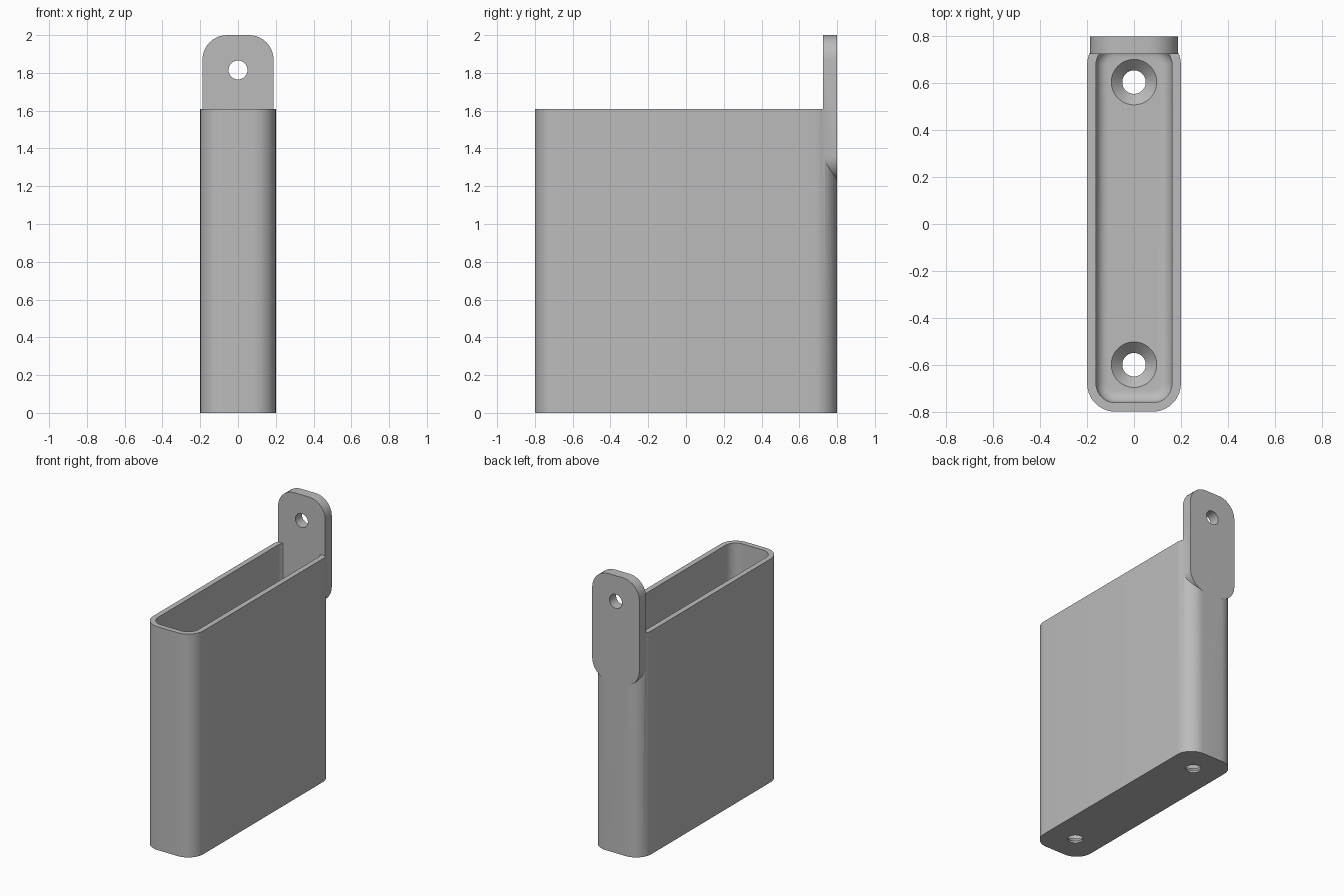
import bpy
import bmesh
from math import pi, sin, cos, radians
from mathutils import Vector

if "Cube" in bpy.data.objects:
    bpy.data.objects.remove(bpy.data.objects["Cube"])

HEIGHT = 1.61
FLOOR = 0.06

grey = bpy.data.materials.new("plain_grey")
grey.use_nodes = True
colour = (0.5, 0.5, 0.5, 1)
grey.diffuse_color = colour
grey.node_tree.nodes["Principled BSDF"].inputs["Base Color"].default_value = colour


def rounded_rect(hx, hy, r, steps=10):
    """Outline of a rounded rectangle, counter-clockwise."""
    pts = []
    for k, (sx, sy) in enumerate([(1, 1), (-1, 1), (-1, -1), (1, -1)]):
        for i in range(steps + 1):
            a = (k + i / steps) * pi / 2
            pts.append((sx * (hx - r) + r * cos(a), sy * (hy - r) + r * sin(a)))
    return pts


def circle(r, n=48):
    return [(r * cos(2 * pi * i / n), r * sin(2 * pi * i / n)) for i in range(n)]


def loft(name, rings, place):
    """Closed solid through (outline, level) rings; place maps u, v, level to a point."""
    bm = bmesh.new()
    loops = [[bm.verts.new(place(u, v, w)) for u, v in pts] for pts, w in rings]
    for a, b in zip(loops, loops[1:]):
        for i in range(len(a)):
            j = (i + 1) % len(a)
            bm.faces.new((a[i], a[j], b[j], b[i]))
    bm.faces.new(loops[0])
    bm.faces.new(loops[-1])
    bmesh.ops.recalc_face_normals(bm, faces=bm.faces)
    mesh = bpy.data.meshes.new(name)
    bm.to_mesh(mesh)
    bm.free()
    mesh.materials.append(grey)
    obj = bpy.data.objects.new(name, mesh)
    bpy.context.collection.objects.link(obj)
    return obj


def combine(target, tool, operation):
    """Apply a boolean and discard the tool."""
    mod = target.modifiers.new("join", "BOOLEAN")
    mod.operation = operation
    mod.solver = "EXACT"
    mod.object = tool
    bpy.context.view_layer.objects.active = target
    bpy.ops.object.modifier_apply(modifier=mod.name)
    bpy.data.objects.remove(tool)


# Open box with a fillet around the inside floor
outer = rounded_rect(0.2, 0.8, 0.12)
rings = [(outer, 0), (outer, HEIGHT)]
fillet = 0.05
rings.append((rounded_rect(0.162, 0.762, 0.082), HEIGHT))
for i in range(7):
    a = i / 6 * pi / 2
    d = fillet * (1 - cos(a))
    rings.append((rounded_rect(0.162 - d, 0.762 - d, 0.082 - d),
                  FLOOR + fillet * (1 - sin(a))))
holder = loft("holder", rings, lambda u, v, w: Vector((u, v, w)))

# Hanging tab on the back wall
tab_outline = rounded_rect(0.188, 0.385, 0.13)
tab = loft("hanging_tab", [(tab_outline, 0.725), (tab_outline, 0.8)],
           lambda u, v, w: Vector((u, w, 1.615 + v)))
combine(holder, tab, "UNION")

# Screw hole through the tab
hole = loft("tab_hole", [(circle(0.05), 0.6), (circle(0.05), 0.9)],
            lambda u, v, w: Vector((u, w, 1.815 + v)))
combine(holder, hole, "DIFFERENCE")

# Countersunk screw holes in the floor
for y in (-0.6, 0.605):
    sink = loft("floor_hole",
                [(circle(0.05), -0.1), (circle(0.05), FLOOR - 0.047),
                 (circle(0.097), FLOOR), (circle(0.097), FLOOR + 0.1)],
                lambda u, v, w: Vector((u, v + y, w)))
    combine(holder, sink, "DIFFERENCE")

# Smooth the rounded walls and keep the rims crisp
bpy.ops.object.select_all(action="DESELECT")
holder.select_set(True)
bpy.context.view_layer.objects.active = holder
bpy.ops.object.shade_smooth_by_angle(angle=radians(30))
